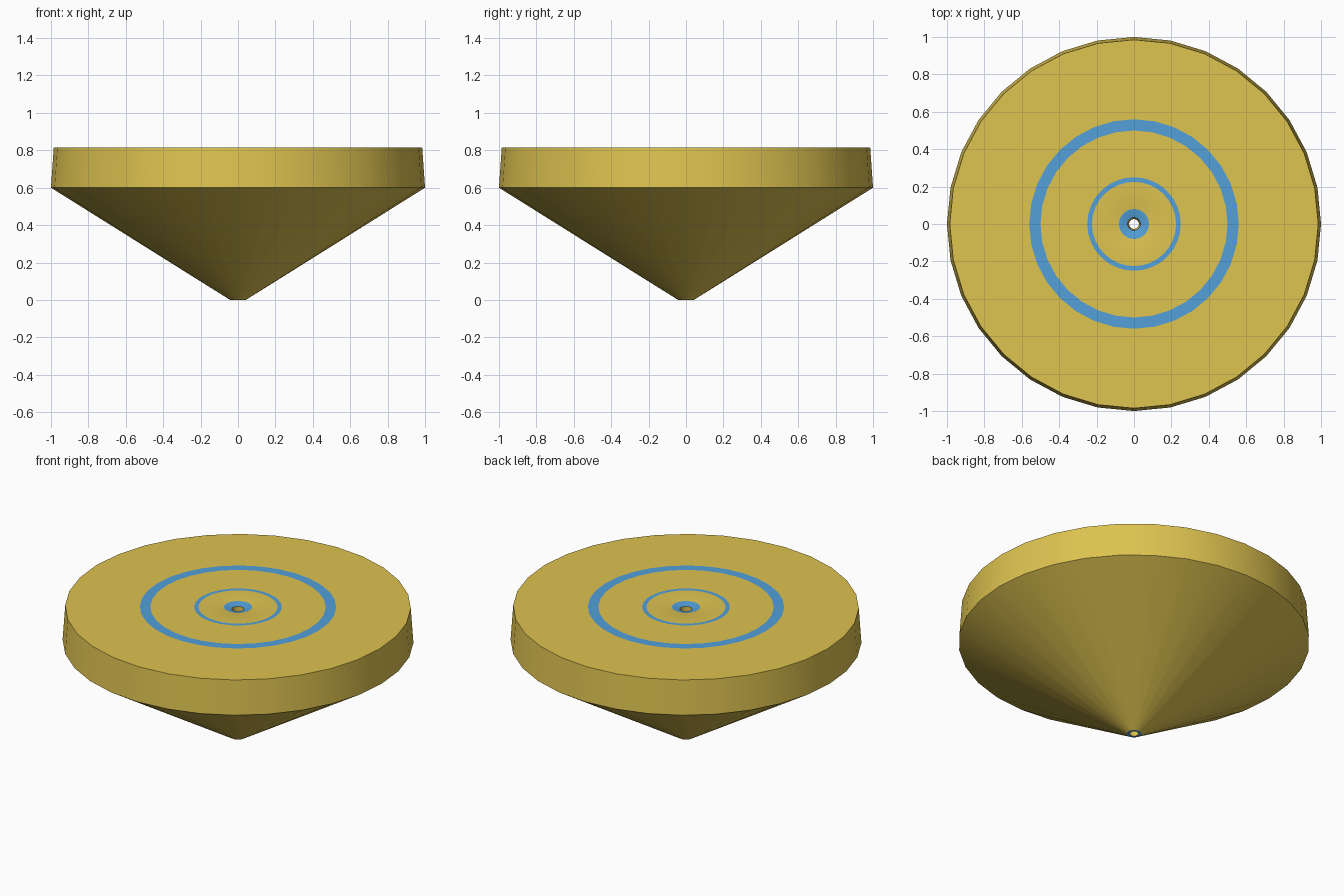
import bpy, math

if "Cube" in bpy.data.objects:
    bpy.data.objects.remove(bpy.data.objects["Cube"])

SIDES = 32


def material(name, rgb):
    m = bpy.data.materials.new(name)
    m.diffuse_color = (*rgb, 1)
    m.use_nodes = True
    m.node_tree.nodes["Principled BSDF"].inputs["Base Color"].default_value = m.diffuse_color
    return m


gold = material("gold", (0.73, 0.546, 0.08))
blue = material("blue", (0.084, 0.352, 0.70))

# Closed profile (radius, height, material of the band that follows)
profile = [
    (0.042, 0.0, 0),     # cone
    (1.0, 0.6, 0),       # rim wall
    (0.985, 0.815, 0),   # top face
    (0.56, 0.815, 1),    # wide painted ring
    (0.50, 0.815, 0),
    (0.25, 0.815, 1),    # narrow painted ring
    (0.225, 0.815, 0),
    (0.08, 0.815, 1),    # dished collar round the hole
    (0.034, 0.803, 0),   # bore
    (0.026, 0.0, 1),     # tip ring underneath
]

verts = [(r * math.cos(2 * math.pi * i / SIDES), r * math.sin(2 * math.pi * i / SIDES), z)
         for r, z, _ in profile for i in range(SIDES)]
faces, slots = [], []
for k, (_, _, slot) in enumerate(profile):
    a, b = k * SIDES, (k + 1) % len(profile) * SIDES
    for i in range(SIDES):
        j = (i + 1) % SIDES
        faces.append((a + i, a + j, b + j, b + i))
        slots.append(slot)

mesh = bpy.data.meshes.new("spinning_disc")
mesh.from_pydata(verts, [], faces)
mesh.materials.append(gold)
mesh.materials.append(blue)
mesh.polygons.foreach_set("material_index", slots)
mesh.update()

disc = bpy.data.objects.new("spinning_disc", mesh)
bpy.context.collection.objects.link(disc)
bpy.context.view_layer.objects.active = disc
disc.select_set(True)
bpy.ops.object.shade_smooth_by_angle(angle=math.radians(30))
